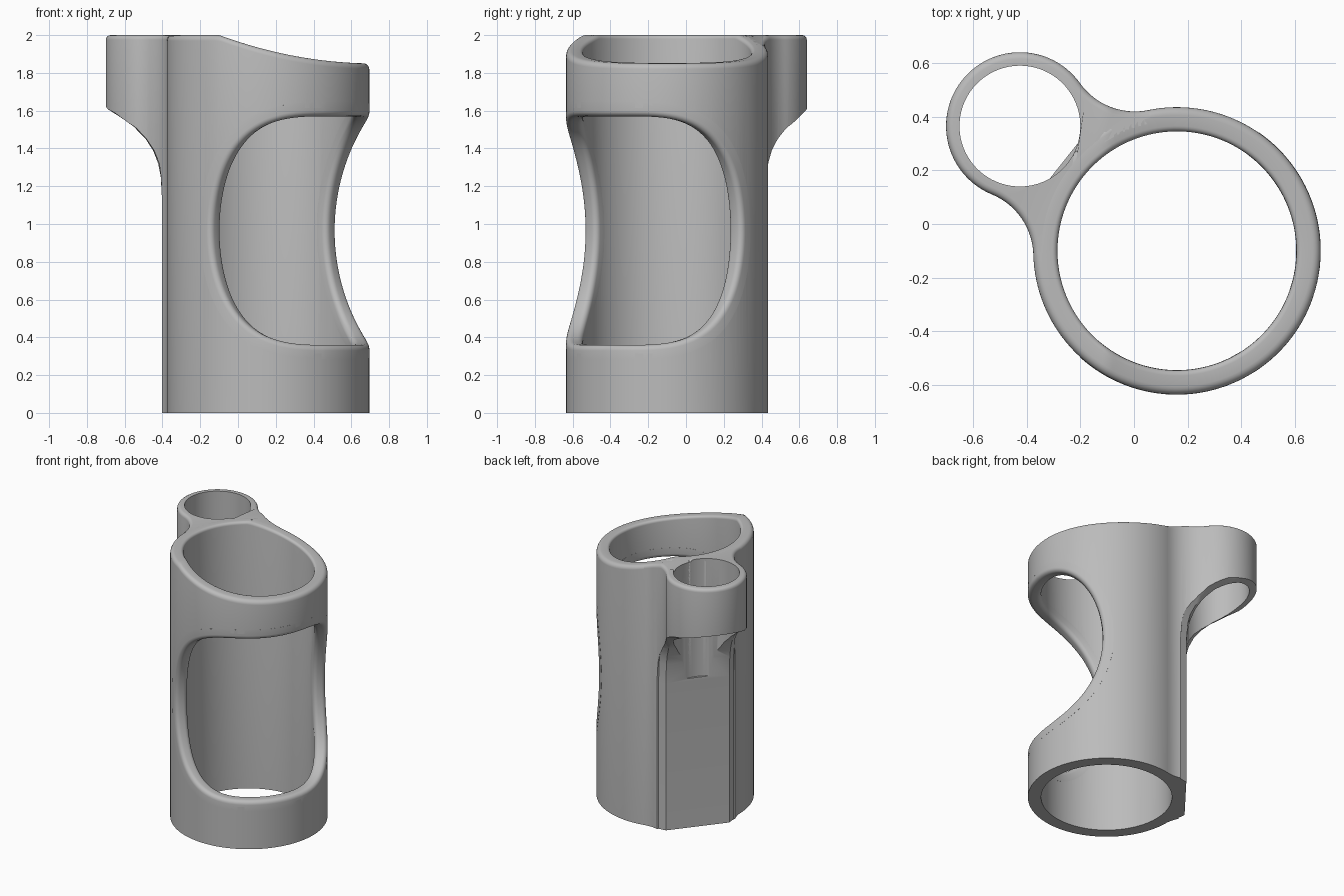
import bpy, bmesh
from math import sin, cos, pi, atan2, sqrt, radians
from mathutils import Vector

if "Cube" in bpy.data.objects:
    bpy.data.objects.remove(bpy.data.objects["Cube"])

# Main sizes
CX, CY = 0.16, -0.10            # axis of the large tube
R_OUT, R_IN = 0.535, 0.445
SMALL_OUT, SMALL_IN = 0.275, 0.225
SPAN = 0.747                    # distance between the two axes
BLEND = 0.25                    # radius of the fillets joining the tubes
AXIS = Vector((-0.783, 0.622, 0)).normalized()
SIDE = Vector((AXIS.y, -AXIS.x, 0))

grey = bpy.data.materials.new("plain grey")
grey.use_nodes = True
grey.diffuse_color = (0.5, 0.5, 0.5, 1)
grey.node_tree.nodes["Principled BSDF"].inputs["Base Color"].default_value = (0.5, 0.5, 0.5, 1)


def place(u, v, z):
    """u runs from the large tube to the small one, v across, z up."""
    return Vector((CX, CY, z)) + AXIS * u + SIDE * v


def top_height(x):
    return 2.0 if x < -0.1 else 1.85 + 0.15 * ((0.72 - x) / 0.82) ** 2


def loft(name, rings, closed=False):
    """Join closed rings of points; cap the ends unless the rings form a loop."""
    bm = bmesh.new()
    rows = [[bm.verts.new(p) for p in ring] for ring in rings]
    n = len(rows[0])
    for i in range(len(rows) if closed else len(rows) - 1):
        a, b = rows[i], rows[(i + 1) % len(rows)]
        for j in range(n):
            k = (j + 1) % n
            bm.faces.new((a[j], a[k], b[k], b[j]))
    if not closed:
        bm.faces.new(rows[0])
        bm.faces.new(rows[-1])
    bmesh.ops.recalc_face_normals(bm, faces=bm.faces)
    mesh = bpy.data.meshes.new(name)
    bm.to_mesh(mesh)
    bm.free()
    mesh.materials.append(grey)
    obj = bpy.data.objects.new(name, mesh)
    bpy.context.collection.objects.link(obj)
    return obj


def select(obj):
    bpy.ops.object.select_all(action='DESELECT')
    obj.select_set(True)
    bpy.context.view_layer.objects.active = obj


def cut(obj, cutter):
    mod = obj.modifiers.new("cut", 'BOOLEAN')
    mod.operation = 'DIFFERENCE'
    mod.solver = 'EXACT'
    mod.object = cutter
    select(obj)
    bpy.ops.object.modifier_apply(modifier=mod.name)


def arc(cu, cv, r, start, end, steps):
    return [(cu + r * cos(start + (end - start) * i / steps),
             cv + r * sin(start + (end - start) * i / steps)) for i in range(steps + 1)]


# Large tube with a rounded, sloping top rim
def tube_section(angle):
    ring = []

    def add(r, drop=None):
        p = place(r * cos(angle), r * sin(angle), 0)
        if drop is not None:
            p.z = top_height(p.x) - drop
        ring.append(p)
    outer, inner = 0.03, 0.02
    add(R_OUT)
    for i in range(6):
        k = i * pi / 10
        add(R_OUT - outer * (1 - cos(k)), outer * (1 - sin(k)))
    for i in range(5, -1, -1):
        k = i * pi / 10
        add(R_IN + inner * (1 - cos(k)), inner * (1 - sin(k)))
    add(R_IN)
    return ring


COLS = 144
large_tube = loft("large_tube", [tube_section(2 * pi * i / COLS) for i in range(COLS)], True)

# Small tube body, blended into the large tube
fu = ((R_OUT + BLEND) ** 2 - (SMALL_OUT + BLEND) ** 2 + SPAN ** 2) / (2 * SPAN)
fv = sqrt((R_OUT + BLEND) ** 2 - fu ** 2)
alpha = atan2(fv, fu)
half = arc(fu, fv, BLEND, alpha - pi, atan2(-fv, SPAN - fu), 16)
half += arc(SPAN, 0, SMALL_OUT, atan2(fv, fu - SPAN), 0, 28)[1:]
outline = half + [(u, -v) for u, v in half[-2::-1]]
outline += arc(0, 0, 0.485, -alpha, alpha, 24)
small_tube = loft("small_tube", [[place(u, v, z) for u, v in outline] for z in (0, 2)])

bm = bmesh.new()
bm.from_mesh(small_tube.data)
centre = Vector((CX, CY, 0))
rim_edges = [e for e in bm.edges if all(
    v.co.z > 1.9 and (v.co - centre).xy.length > 0.53 for v in e.verts)]
bmesh.ops.bevel(bm, geom=rim_edges, offset=0.025, segments=4, profile=0.5,
                affect='EDGES', clamp_overlap=False)
for v in bm.verts:
    if v.co.z > 1.5:
        v.co.z -= 2 - top_height(v.co.x)
bm.to_mesh(small_tube.data)
bm.free()

# Curved undercut leaving a flat pad down the back
undercut = [(0.537, -0.1), (0.537, 1.1), (0.548, 1.25), (0.565, 1.32), (0.6, 1.39),
            (0.65, 1.45), (0.73, 1.515), (0.81, 1.56), (0.9, 1.605), (1.05, 1.66),
            (1.3, 1.7), (1.3, -0.1)]
rows = [(-0.6, 0.04), (-0.265, 0.04), (-0.225, 0), (0.225, 0), (0.265, 0.04), (0.6, 0.04)]
undercut_cutter = loft("undercut_cutter",
                       [[place(u - s, v, z) for u, z in undercut] for v, s in rows])
cut(small_tube, undercut_cutter)

# Bore of the small tube
bore = arc(SPAN, 0, SMALL_IN, 0, 2 * pi, 72)[:-1]
bore_cutter = loft("bore_cutter", [[place(u, v, z) for u, v in bore] for z in (1.12, 2.2)])
cut(small_tube, bore_cutter)
cut(large_tube, bore_cutter)

# Large side window
WU, WZ, WA, WB = -0.464, 0.965, 0.47, 0.65
profile = [(-0.9, WZ - WB)] + arc(0, 0, 1, -pi / 2, pi / 2, 48) + [(-0.9, WZ + WB)]
profile[1:-1] = [(WU + WA * a, WZ + WB * b) for a, b in profile[1:-1]]
window_cutter = loft("window_cutter", [[place(u, v, z) for u, z in profile] for v in (-0.8, 0.8)])
cut(large_tube, window_cutter)

# Rounded rim swept around the window
MID = (R_OUT + R_IN) / 2
front = atan2(sqrt(MID ** 2 - WU ** 2), -WU)
quarter = [(front * i / 8, WB) for i in range(8)]
for i in range(33):
    t = pi / 2 * (1 - i / 32)
    u = WU + WA * cos(t)
    quarter.append((atan2(sqrt(MID ** 2 - u ** 2), -u), WB * sin(t)))
side = quarter + [(a, -h) for a, h in quarter[-2::-1]]
loop = side + [(-a, h) for a, h in side[-2:0:-1]]
path = [place(-MID * cos(a), MID * sin(a), WZ + h) for a, h in loop]

W, F = 0.0455, 0.03
section = [(W, -0.03)] + arc(W - F, 0.045 - F, F, 0, pi / 2, 5)
section += arc(F - W, 0.045 - F, F, pi / 2, pi, 5) + [(-W, -0.03)]
window_centre = place(-MID, 0, WZ)
rings = []
for i, p in enumerate(path):
    tangent = (path[(i + 1) % len(path)] - path[i - 1]).normalized()
    normal = Vector((p.x - CX, p.y - CY, 0)).normalized()
    inward = tangent.cross(normal).normalized()
    if inward.dot(window_centre - p) < 0:
        inward.negate()
    rings.append([p + normal * n + inward * b for n, b in section])
window_rim = loft("window_rim", rings, True)

# Remove helpers and smooth the curved surfaces
for helper in (undercut_cutter, bore_cutter, window_cutter):
    bpy.data.objects.remove(helper)
for obj in (large_tube, small_tube, window_rim):
    select(obj)
    bpy.ops.object.shade_smooth_by_angle(angle=radians(35))
